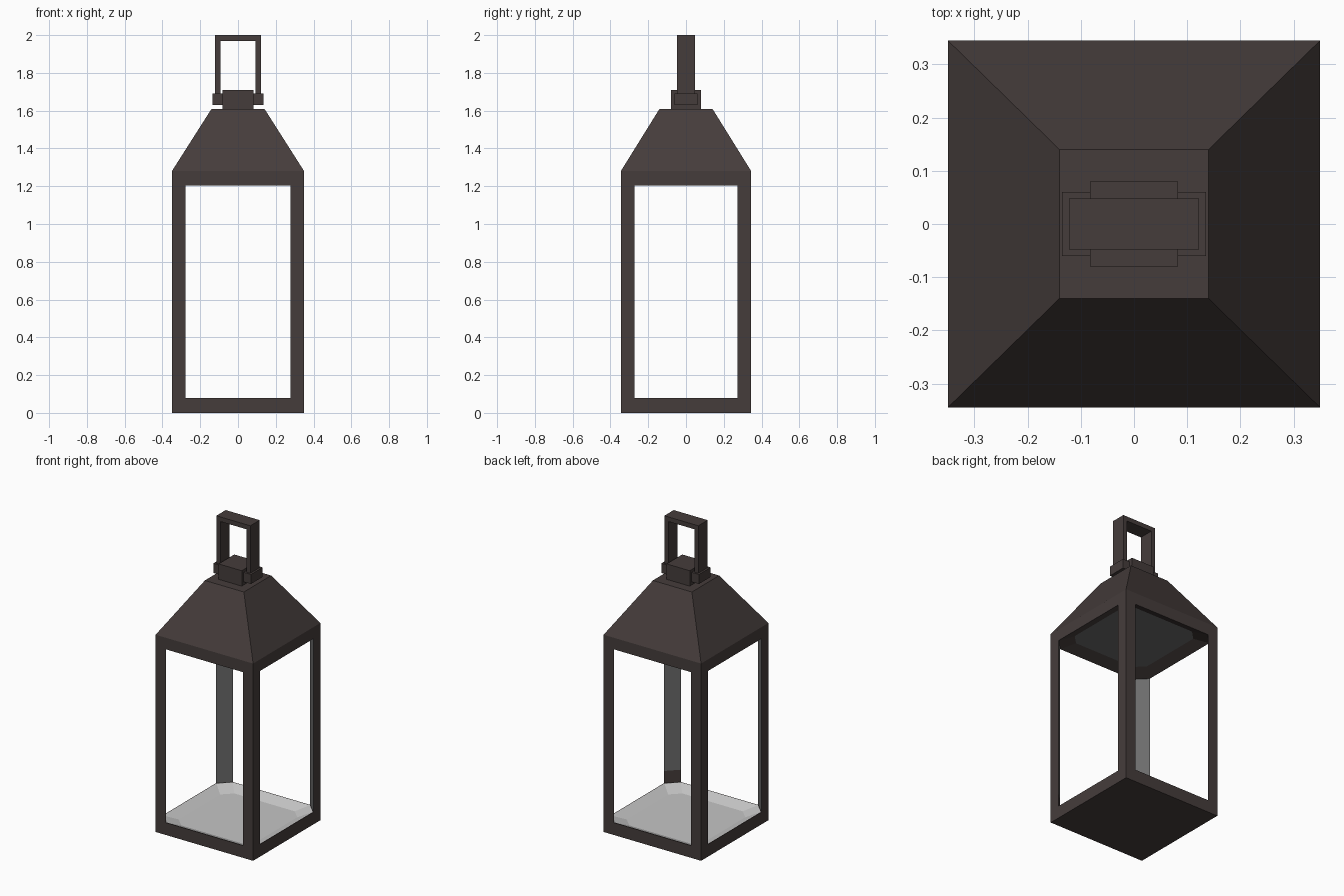
import bpy, bmesh

if "Cube" in bpy.data.objects:
    bpy.data.objects.remove(bpy.data.objects["Cube"])


def material(name, rgb):
    m = bpy.data.materials.new(name)
    m.diffuse_color = (*rgb, 1)
    m.use_nodes = True
    m.node_tree.nodes["Principled BSDF"].inputs["Base Color"].default_value = m.diffuse_color
    return m


BRONZE = material("dark_bronze", (0.060, 0.046, 0.044))
LINER = material("grey_liner", (0.15, 0.15, 0.15))
PALE = material("pale_floor", (0.56, 0.56, 0.56))
MATS = [BRONZE, LINER, PALE]


def finish(name, bm):
    bmesh.ops.remove_doubles(bm, verts=bm.verts, dist=0.0001)
    bmesh.ops.recalc_face_normals(bm, faces=bm.faces)
    mesh = bpy.data.meshes.new(name)
    bm.to_mesh(mesh)
    bm.free()
    for m in MATS:
        mesh.materials.append(m)
    ob = bpy.data.objects.new(name, mesh)
    bpy.context.collection.objects.link(ob)
    return ob


def ring(hx, hy, c, z):
    """Rectangle with corners cut by c (c = 0 gives a plain rectangle)."""
    return [(hx, -hy + c, z), (hx, hy - c, z), (hx - c, hy, z), (-hx + c, hy, z),
            (-hx, hy - c, z), (-hx, -hy + c, z), (-hx + c, -hy, z), (hx - c, -hy, z)]


def loft(name, rings, mats):
    """Skin rings; mats = start cap, each band, end cap."""
    bm = bmesh.new()
    rows = [[bm.verts.new(p) for p in r] for r in rings]
    bm.faces.new(rows[0]).material_index = mats[0]
    bm.faces.new(rows[-1]).material_index = mats[-1]
    for i, (a, b) in enumerate(zip(rows, rows[1:])):
        for k in range(len(a)):
            n = (k + 1) % len(a)
            bm.faces.new((a[k], a[n], b[n], b[k])).material_index = mats[i + 1]
    bmesh.ops.dissolve_degenerate(bm, dist=0.0001, edges=bm.edges)
    return finish(name, bm)


def box(name, hx, hy, z0, z1):
    pts = [[(hx, -hy, z), (hx, hy, z), (-hx, hy, z), (-hx, -hy, z)] for z in (z0, z1)]
    return loft(name, pts, [0, 0, 0])


X, Y, W = 0.35, 0.345, 0.073
SILL, HEAD = 0.08, 1.205

# base tray with a sloped pale rim and floor
loft("base_tray", [ring(X, Y, 0, 0), ring(X, Y, 0, SILL), ring(X - .004, Y - .004, W - .004, SILL),
                   ring(X - W, Y - W, 0.06, 0.05)], [0, 0, 0, 2, 2])

# header and tapered roof, with recessed grey ceiling
loft("roof", [ring(0.14, 0.14, 0, 1.61), ring(X, Y, 0, 1.28), ring(X, Y, 0, HEAD),
              ring(X - .004, Y - .004, W - .004, HEAD), ring(X - W, Y - W, 0.06, 1.235)],
     [0, 0, 0, 0, 0, 1])

# triangular corner posts with a grey inner diagonal
for sx in (-1, 1):
    for sy in (-1, 1):
        tri = [(sx * (X - W), sy * Y), (sx * X, sy * (Y - W)), (sx * X, sy * Y)]
        levels = [SILL, 0.16, HEAD]
        ob = loft("corner_post", [[(x, y, z) for x, y in tri] for z in levels], [0, 0, 0, 0])
        for f in ob.data.polygons:
            bare = sx > 0 and sy < 0 and f.center.z < 0.16   # foot left bronze
            if f.normal.x * sx < -0.5 and f.normal.y * sy < -0.5 and not bare:
                f.material_index = 1

# handle mount
box("handle_block", 0.083, 0.08, 1.61, 1.71)
box("handle_crossbar", 0.135, 0.06, 1.63, 1.692)

# upright square handle
arch = [(-.122, 1.67), (-.122, 2), (.122, 2), (.122, 1.67),
        (.093, 1.67), (.093, 1.97), (-.093, 1.97), (-.093, 1.67)]
loft("handle", [[(x, y, z) for x, z in arch] for y in (-0.048, 0.048)], [0, 0, 0])
